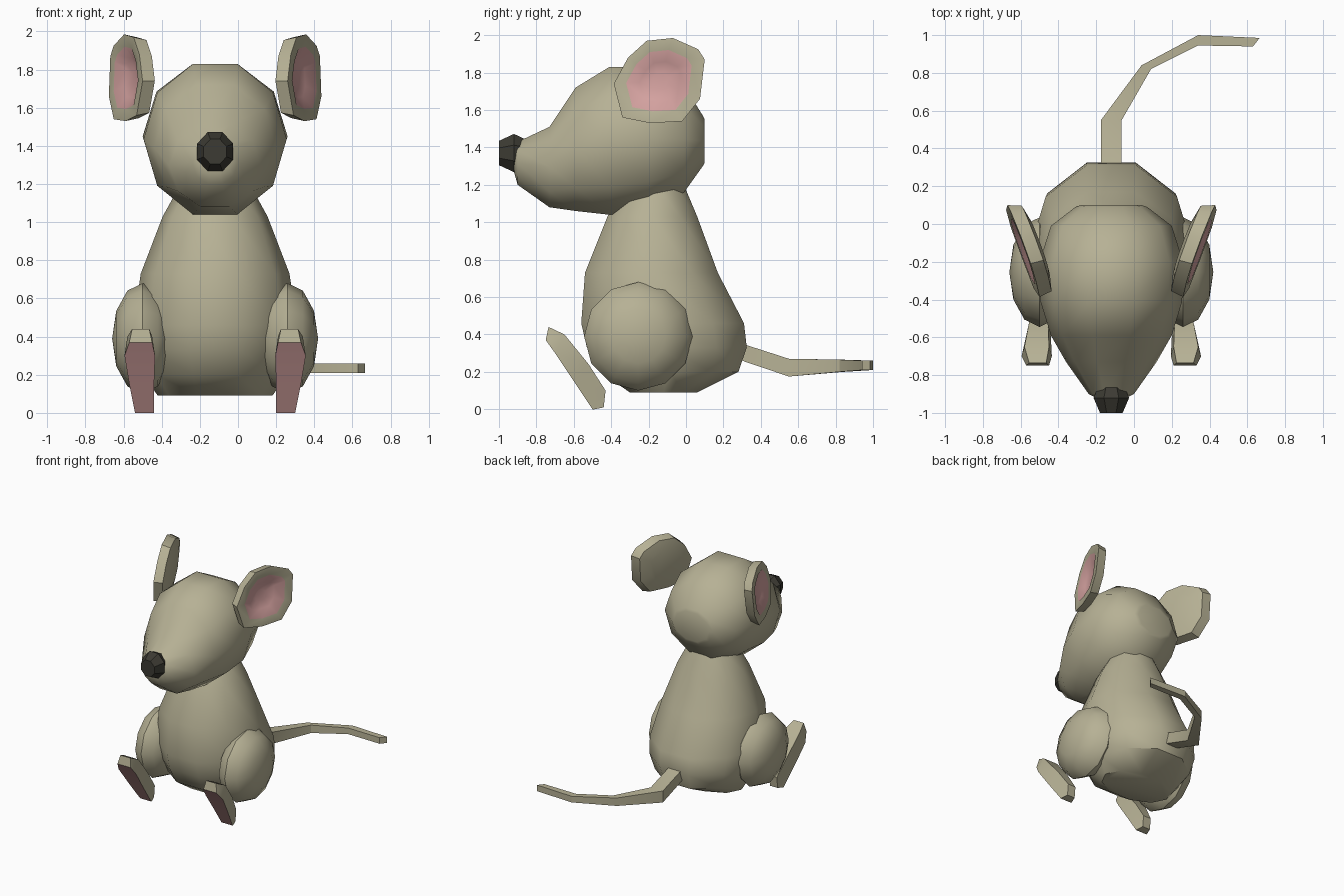
import bpy, bmesh
from math import sin, cos, pi, radians
from mathutils import Matrix

if "Cube" in bpy.data.objects:
    bpy.data.objects.remove(bpy.data.objects["Cube"])

CX = -0.12  # symmetry plane of the animal (the tail swings to one side)


def material(name, rgb):
    m = bpy.data.materials.new(name)
    m.diffuse_color = (*rgb, 1)
    m.use_nodes = True
    m.node_tree.nodes["Principled BSDF"].inputs["Base Color"].default_value = m.diffuse_color
    return m


FUR = material("fur", (0.47, 0.44, 0.30))
PINK = material("pink_skin", (0.66, 0.36, 0.35))
DARK = material("dark_nose", (0.045, 0.043, 0.033))


def finish(name, bm, mats, angle=40):
    bmesh.ops.recalc_face_normals(bm, faces=bm.faces)
    me = bpy.data.meshes.new(name)
    bm.to_mesh(me)
    bm.free()
    ob = bpy.data.objects.new(name, me)
    bpy.context.collection.objects.link(ob)
    for m in mats:
        me.materials.append(m)
    bpy.ops.object.select_all(action='DESELECT')
    ob.select_set(True)
    bpy.context.view_layer.objects.active = ob
    bpy.ops.object.shade_smooth_by_angle(angle=radians(angle))
    return ob


def loft(rings):
    """Skin a list of point rings; returns the bmesh and the faces per band."""
    bm = bmesh.new()
    vs = [[bm.verts.new(p) for p in r] for r in rings]
    n = len(vs[0])
    bands = [[bm.faces.new((a[i], a[(i + 1) % n], b[(i + 1) % n], b[i])) for i in range(n)]
             for a, b in zip(vs, vs[1:])]
    caps = [bm.faces.new(vs[0]), bm.faces.new(vs[-1])]
    return bm, bands, caps


def oval(n):
    """Unit polygon with a flat at the top and bottom, fitted to height 1."""
    k = cos(pi / n)
    return [(sin(2 * pi * (i + .5) / n), cos(2 * pi * (i + .5) / n) / k) for i in range(n)]


# body: horizontal ten-sided rings (z, front y, back y, half width)
body = [(0.09, -0.30, 0.06, 0.30), (0.20, -0.46, 0.28, 0.38), (0.33, -0.53, 0.325, 0.42),
        (0.46, -0.56, 0.31, 0.43), (0.73, -0.54, 0.17, 0.39), (1.03, -0.42, 0.06, 0.275),
        (1.22, -0.32, -0.02, 0.17)]
bm, _, _ = loft([[(CX + u * w, (f + b) / 2 + v * (b - f) / 2, z) for u, v in oval(10)]
                 for z, f, b, w in body])
finish("body", bm, [FUR])

# head: upright rings from snout to back (y, low z, high z, half width)
head = [(-0.92, 1.27, 1.40, 0.08), (-0.90, 1.20, 1.43, 0.12), (-0.73, 1.08, 1.51, 0.24),
        (-0.59, 1.06, 1.72, 0.32), (-0.41, 1.04, 1.83, 0.375), (-0.20, 1.07, 1.83, 0.38),
        (-0.01, 1.16, 1.73, 0.32), (0.09, 1.30, 1.57, 0.19), (0.10, 1.32, 1.55, 0.16)]
bm, _, _ = loft([[(CX + u * w, y, (a + b) / 2 + v * (b - a) / 2) for u, v in oval(10)]
                 for y, a, b, w in head])
finish("head", bm, [FUR])

# nose: small eight-sided ball
bm, _, _ = loft([[(CX + u * r, y, 1.37 + v * r) for u, v in oval(8)]
                 for y, r in [(-1.0, 0.065), (-0.92, 0.102), (-0.84, 0.065)]])
finish("nose", bm, [DARK], 30)

# outline of an ear seen from the side (y, z)
EAR = [(-.386, 1.74), (-.34, 1.56), (-.19, 1.53), (-.02, 1.54), (.075, 1.66),
       (.10, 1.87), (.065, 1.925), (-.07, 1.985), (-.21, 1.97), (-.31, 1.88)]
# ear layers from back to dish (scale, depth behind the front plane)
LAYERS = [(0.60, 0.09), (0.93, 0.07), (1.0, 0.0), (0.72, 0.0), (0.45, 0.035), (0.2, 0.045)]
# foot sections from toe to heel (sole y, z, top y, z, inner x, outer x)
FOOT = [(-.75, .37, -.735, .44, .33, .45), (-.70, .30, -.65, .40, .315, .475),
        (-.60, .15, -.52, .24, .32, .45), (-.50, .00, -.43, .10, .32, .42),
        (-.49, .00, -.44, .01, .32, .42)]

for side, s in (("right", 1), ("left", -1)):
    # ear: dished plate turned slightly forward
    rings = []
    for k, d in LAYERS:
        ring = []
        for y, z in EAR:
            y, z = -.15 + k * (y + .15), 1.755 + k * (z - 1.755)
            x = 0.35 + 0.37 * (y + .14) - 0.08 * (z - 1.755) - d
            ring.append((CX + s * (x - CX), y + d * .2, z))
        rings.append(ring)
    bm, bands, caps = loft(rings)
    for f in bands[3] + bands[4] + caps[1:]:
        f.material_index = 1
    finish(side + "_ear", bm, [FUR, PINK], 35)

    # thigh: flattened ball
    bm = bmesh.new()
    place = (Matrix.Translation((CX + s * .38, -.255, .39)) @ Matrix.Diagonal((.16, .29, .29, 1))
             @ Matrix.Rotation(pi / 2, 4, 'Y'))
    bmesh.ops.create_uvsphere(bm, u_segments=12, v_segments=6, radius=1, matrix=place)
    finish(side + "_thigh", bm, [FUR], 45)

    # foot: tapered slab with a pink sole
    bm, bands, _ = loft([[(CX + s * a, sy, sz), (CX + s * b, sy, sz),
                          (CX + s * (b - .015), ty, tz), (CX + s * (a + .015), ty, tz)]
                         for sy, sz, ty, tz, a, b in FOOT])
    for band in bands[:3]:
        band[0].material_index = 1
    finish(side + "_foot", bm, [FUR, PINK], 30)

# tail: square tube (left x, y, right x, y, low z, high z)
tail = [(-.175, .24, -.065, .24, .28, .37), (-.175, .55, -.065, .55, .175, .27),
        (.04, .84, .09, .82, .20, .265), (.34, 1.0, .34, .945, .21, .26),
        (.665, .985, .63, .94, .21, .26)]
bm, _, _ = loft([[(a, b, lo), (c, d, lo), (c, d, hi), (a, b, hi)]
                 for a, b, c, d, lo, hi in tail])
finish("tail", bm, [FUR], 30)
